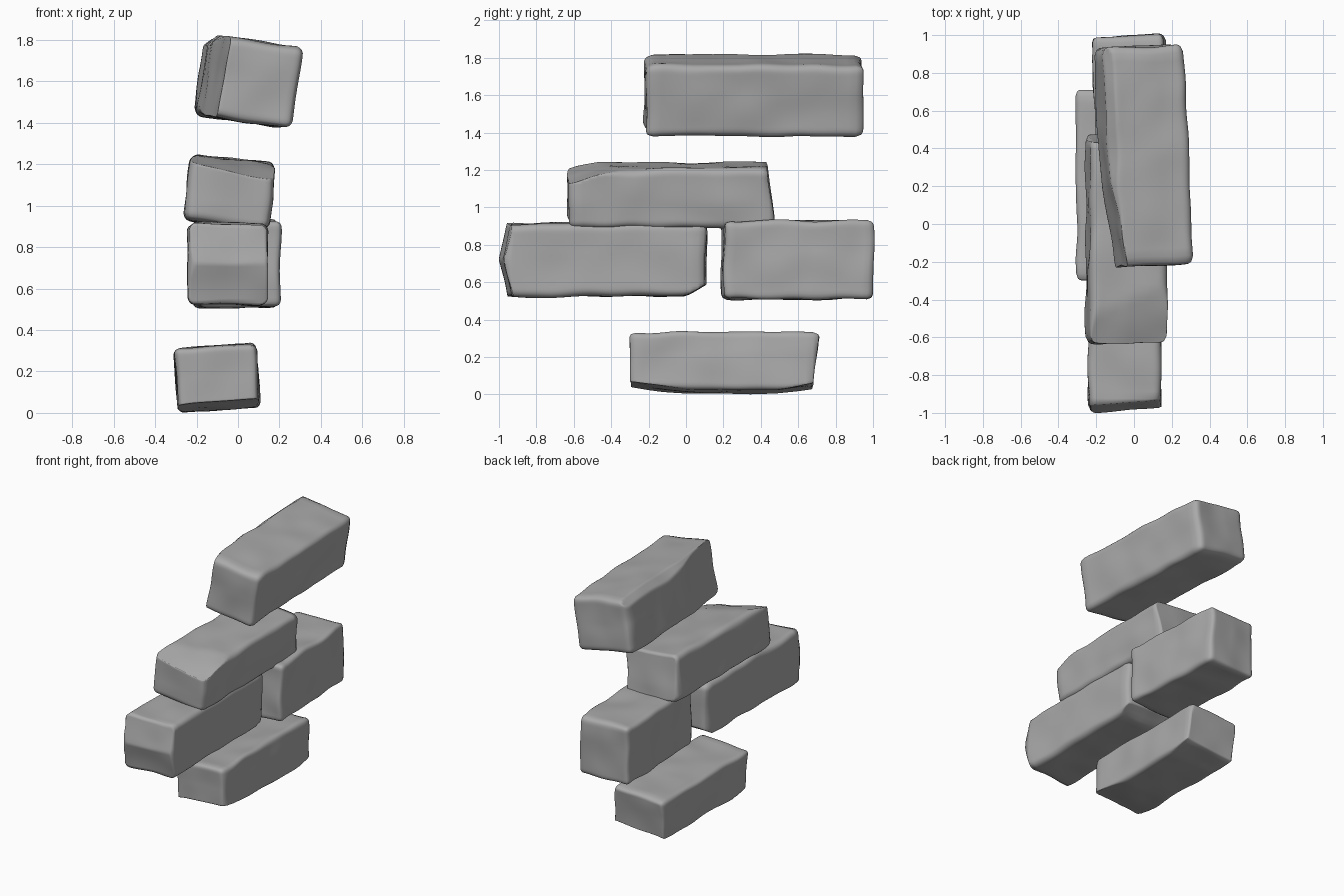
import bpy
import bmesh
import math
from mathutils import Vector, Euler, noise

cube = bpy.data.objects.get("Cube")
if cube:
    bpy.data.objects.remove(cube, do_unlink=True)

# Single stone colour
stone = bpy.data.materials.new("stone grey")
stone.use_nodes = True
grey = (0.4, 0.4, 0.4, 1)
stone.diffuse_color = grey
stone.node_tree.nodes["Principled BSDF"].inputs["Base Color"].default_value = grey


def rounded(p, half, radius):
    """Move a point of a box surface onto the box with rounded edges."""
    core = Vector([max(r - h, min(h - r, c)) if h > r else 0
                   for c, h, r in zip(p, half, (radius,) * 3)])
    return core + (p - core).normalized() * radius


def make_block(name, size, centre, roll=0, yaw=0, chips=(), radius=0.04):
    """Worn stone: rounded box, planar chips (normal, point), gentle waviness."""
    half = Vector(size) / 2
    bm = bmesh.new()
    bmesh.ops.create_cube(bm, size=2)
    bmesh.ops.subdivide_edges(bm, edges=bm.edges[:], cuts=27, use_grid_fill=True)
    seed = Vector(centre) * 7
    turn = Euler((0, math.radians(roll), math.radians(yaw))).to_matrix()
    for v in bm.verts:
        p = rounded(v.co * half, half, radius)
        for normal, point in chips:
            n = Vector(normal).normalized()
            depth = n.dot(p - Vector(point))
            if depth > 0:
                p -= n * depth
        p += noise.noise_vector(p * 5 + seed) * 0.012
        v.co = turn @ p + Vector(centre)
    bmesh.ops.recalc_face_normals(bm, faces=bm.faces[:])
    for face in bm.faces:
        face.smooth = True
    mesh = bpy.data.meshes.new(name)
    bm.to_mesh(mesh)
    bm.free()
    mesh.materials.append(stone)
    block = bpy.data.objects.new(name, mesh)
    bpy.context.collection.objects.link(block)
    return block


# Top stone, leaning and slightly turned
make_block("top_block", (0.43, 1.16, 0.39), (0.05, 0.36, 1.6), roll=9, yaw=2.5,
           chips=[((-1, -0.12, 0), (-0.2, -0.1, 0)),
                  ((-1, 0, 1), (-0.19, 0, 0.17))])

# Middle stone with a sloping front top and a slanted back
make_block("middle_block", (0.41, 1.11, 0.32), (-0.04, -0.075, 1.067), roll=6,
           chips=[((0.1, -0.25, 1), (0, -0.34, 0.155)),
                  ((0, 1, 0.13), (0, 0.55, -0.155))])

# Lower front stone with a pointed nose
make_block("lower_front_block", (0.38, 1.11, 0.39), (-0.05, -0.447, 0.72),
           chips=[((0.1, -1, 0.22), (0, -0.54, 0)),
                  ((0.1, -1, -0.25), (0, -0.54, 0)),
                  ((0, 0.6, -1), (0, 0.46, -0.19))])

# Lower back stone
make_block("lower_back_block", (0.39, 0.8, 0.42), (-0.01, 0.595, 0.72), yaw=3,
           radius=0.03)

# Bottom stone with a worn underside
make_block("bottom_block", (0.39, 1.01, 0.31), (-0.1, 0.205, 0.168), roll=-4,
           chips=[((0, 0.17, -1), (0, 0.28, -0.155)),
                  ((0, -0.12, -1), (0, -0.2, -0.155)),
                  ((0, 1, -0.12), (0, 0.5, 0.1))], radius=0.03)
